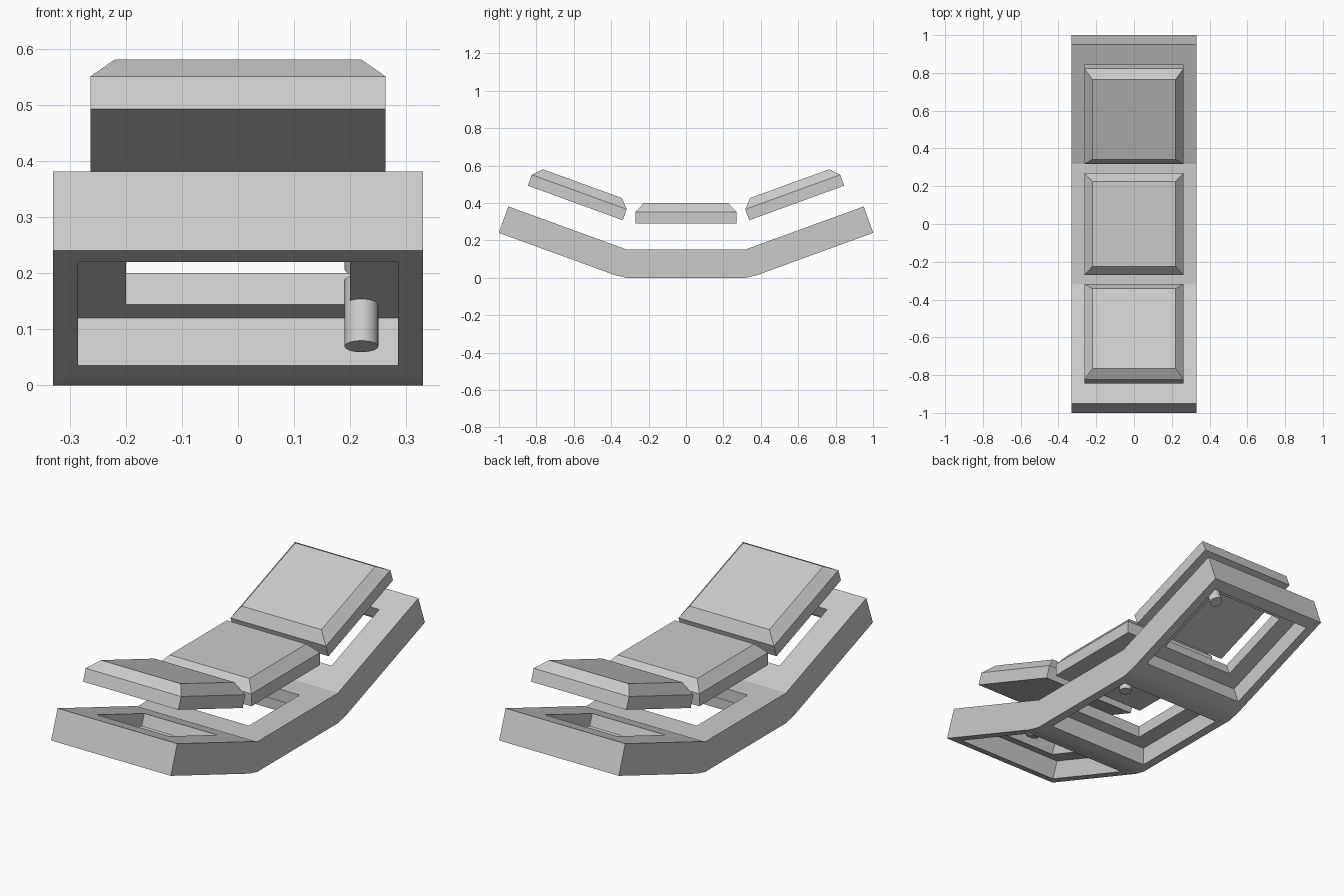
import bpy, bmesh
from math import radians
from mathutils import Matrix, Vector

if "Cube" in bpy.data.objects:
    bpy.data.objects.remove(bpy.data.objects["Cube"])

GREY = (0.6, 0.6, 0.6, 1)
mat = bpy.data.materials.new("light grey")
mat.use_nodes = True
mat.diffuse_color = GREY
mat.node_tree.nodes["Principled BSDF"].inputs["Base Color"].default_value = GREY

THICK = 0.15
# local frame of each section: origin at the middle of its underside
SECTIONS = {}
for name, k in (("front", -1), ("middle", 0), ("back", 1)):
    SECTIONS[name] = (Matrix.Translation((0, 0.691 * k, 0.1275 * abs(k)))
                      @ Matrix.Rotation(radians(20 * k), 4, 'X'))


def finish(name, bm, matrix=Matrix()):
    bmesh.ops.recalc_face_normals(bm, faces=bm.faces)
    mesh = bpy.data.meshes.new(name)
    bm.to_mesh(mesh)
    bm.free()
    mesh.transform(matrix)
    mesh.materials.append(mat)
    obj = bpy.data.objects.new(name, mesh)
    bpy.context.collection.objects.link(obj)
    return obj


def activate(obj):
    bpy.ops.object.select_all(action='DESELECT')
    obj.select_set(True)
    bpy.context.view_layer.objects.active = obj


def block(name, hx, hy, z0, z1, matrix):
    bm = bmesh.new()
    size = Matrix.Diagonal((2 * hx, 2 * hy, z1 - z0, 1))
    bmesh.ops.create_cube(bm, size=1, matrix=Matrix.Translation((0, 0, (z0 + z1) / 2)) @ size)
    return finish(name, bm, matrix)


# Frame: bent side profile extruded across the width
outer = SECTIONS["back"]
lower = [Vector((0, 0.32, 0)), outer @ Vector((0, -0.33, 0)), outer @ Vector((0, 0.33, 0))]
upper = [outer @ Vector((0, 0.33, THICK)), outer @ Vector((0, -0.33, THICK)), Vector((0, 0.32, THICK))]
half = [(p.y, p.z) for p in lower + upper]
profile = half + [(-y, z) for y, z in reversed(half)]
bm = bmesh.new()
face = bm.faces.new([bm.verts.new((-0.33, y, z)) for y, z in profile])
ext = bmesh.ops.extrude_face_region(bm, geom=[face])
bmesh.ops.translate(bm, vec=(0.66, 0, 0),
                    verts=[g for g in ext["geom"] if isinstance(g, bmesh.types.BMVert)])
frame = finish("frame", bm)

# Stepped square openings: wide pocket below, narrow window above
for name, m in SECTIONS.items():
    for cutter in (block(name + "_pocket_cutter", 0.285, 0.27, -0.05, 0.09, m),
                   block(name + "_window_cutter", 0.2, 0.2, 0.05, 0.25, m)):
        cutter.hide_render = True
        activate(frame)
        mod = frame.modifiers.new("opening", 'BOOLEAN')
        mod.operation = 'DIFFERENCE'
        mod.solver = 'EXACT'
        mod.object = cutter
        bpy.ops.object.modifier_apply(modifier=mod.name)
        bpy.data.objects.remove(cutter)

# Soft shading only across the narrow bends
activate(frame)
bpy.ops.object.shade_smooth_by_angle(angle=radians(30))
weighted = frame.modifiers.new("even_normals", 'WEIGHTED_NORMAL')
weighted.keep_sharp = True

# Floating key with a chamfered top, and a round peg in the pocket corner
for name, m in SECTIONS.items():
    bm = bmesh.new()
    rings = []
    for hx, hy, z in ((0.263, 0.27, 0.29), (0.263, 0.27, 0.352), (0.22, 0.225, 0.4)):
        rings.append([bm.verts.new((sx * hx, sy * hy, z))
                      for sx, sy in ((-1, -1), (1, -1), (1, 1), (-1, 1))])
    for a, b in zip(rings, rings[1:]):
        for i in range(4):
            j = (i + 1) % 4
            bm.faces.new((a[i], a[j], b[j], b[i]))
    bm.faces.new(rings[0])
    bm.faces.new(rings[-1])
    finish(name + "_key", bm, m)

    bm = bmesh.new()
    bmesh.ops.create_cone(bm, cap_ends=True, segments=32, radius1=0.03, radius2=0.03,
                          depth=0.125, matrix=Matrix.Translation((0.22, 0.2, 0.0735)))
    activate(finish(name + "_peg", bm, m))
    bpy.ops.object.shade_smooth_by_angle(angle=radians(30))
